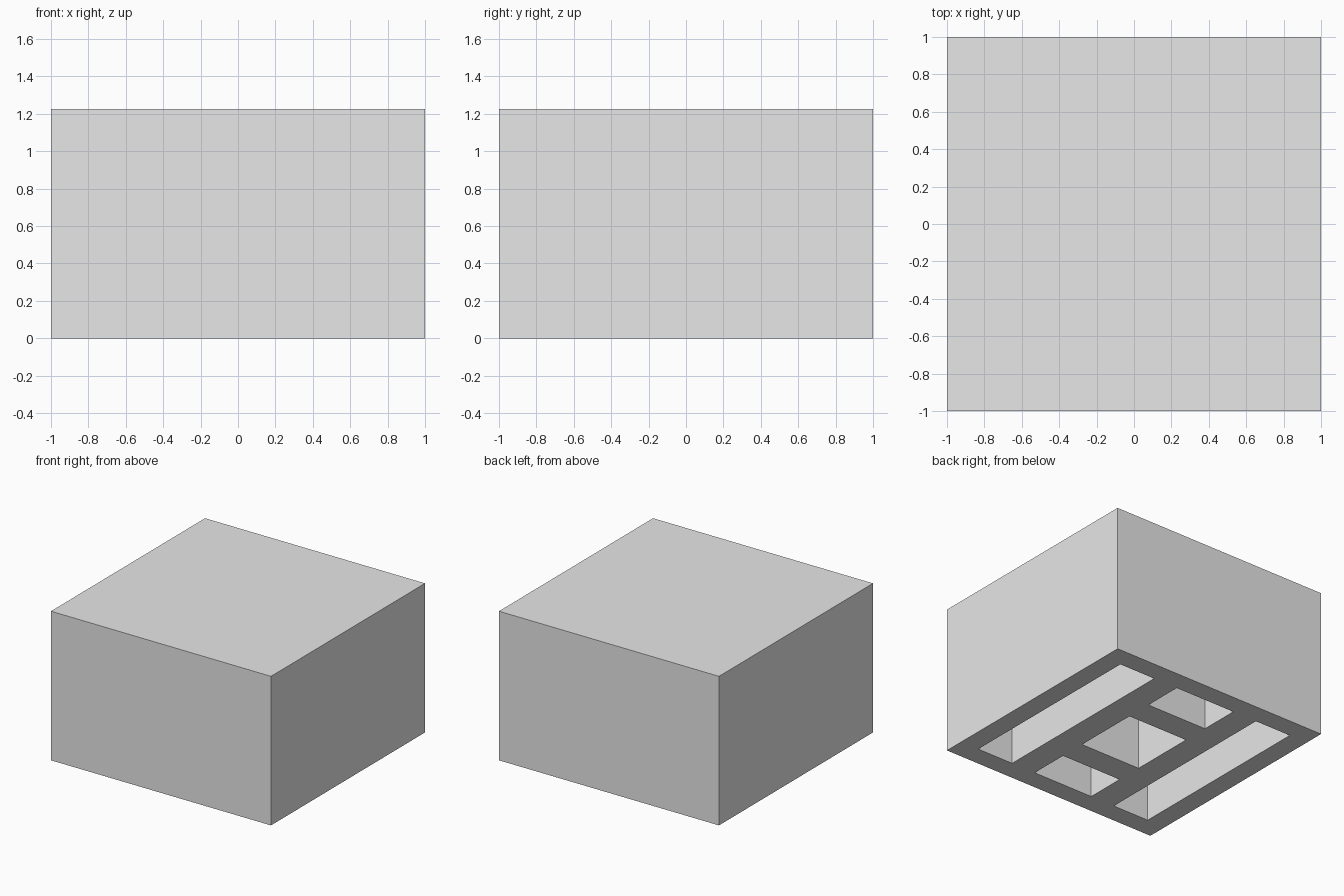
import bpy
import bmesh

cube = bpy.data.objects.get("Cube")
if cube:
    bpy.data.objects.remove(cube, do_unlink=True)

HEIGHT = 1.225
CEILING = HEIGHT - 0.167

# Plain grey material
grey = bpy.data.materials.new("light_grey")
grey.use_nodes = True
grey.diffuse_color = (0.8, 0.8, 0.8, 1)
grey.node_tree.nodes["Principled BSDF"].inputs["Base Color"].default_value = (0.8, 0.8, 0.8, 1)

# Grid lines and the spans of the openings between the ribs
lines = [-1, -0.833, -0.5, -0.278, 0.278, 0.5, 0.833, 1]
outer_left, middle, outer_right = (-0.833, -0.5), (-0.278, 0.278), (0.5, 0.833)
full = (-0.833, 0.833)
pockets = [(outer_left, full), (outer_right, full)]
pockets += [(middle, span) for span in (outer_left, middle, outer_right)]


def in_pocket(x, y):
    return any(a < x < b and c < y < d for (a, b), (c, d) in pockets)


# Block: underside grid, with the pocket cells pushed up
bm = bmesh.new()
grid = [[bm.verts.new((x, y, 0)) for y in lines] for x in lines]
for i in range(len(lines) - 1):
    for j in range(len(lines) - 1):
        bm.faces.new((grid[i][j], grid[i][j + 1], grid[i + 1][j + 1], grid[i + 1][j]))

# Outer walls and top
rim = [e for e in bm.edges if e.is_boundary]
walls = bmesh.ops.extrude_edge_only(bm, edges=rim)["geom"]
for v in [g for g in walls if isinstance(g, bmesh.types.BMVert)]:
    v.co.z = HEIGHT
bmesh.ops.holes_fill(bm, edges=[e for e in bm.edges if e.is_boundary])

# Deep pockets in the underside
cells = []
for f in bm.faces:
    c = f.calc_center_median()
    if c.z < 0.001 and in_pocket(c.x, c.y):
        cells.append(f)
raised = bmesh.ops.extrude_face_region(bm, geom=cells)["geom"]
for v in [g for g in raised if isinstance(g, bmesh.types.BMVert)]:
    v.co.z = CEILING
old = [f for f in cells if f.is_valid]
if old:
    bmesh.ops.delete(bm, geom=old, context="FACES")

# Merge coplanar cells into clean flat faces
bmesh.ops.dissolve_limit(bm, angle_limit=0.01, verts=bm.verts[:], edges=bm.edges[:])
bmesh.ops.recalc_face_normals(bm, faces=bm.faces[:])

mesh = bpy.data.meshes.new("ribbed_block")
bm.to_mesh(mesh)
bm.free()
mesh.materials.append(grey)
block = bpy.data.objects.new("ribbed_block", mesh)
bpy.context.collection.objects.link(block)
